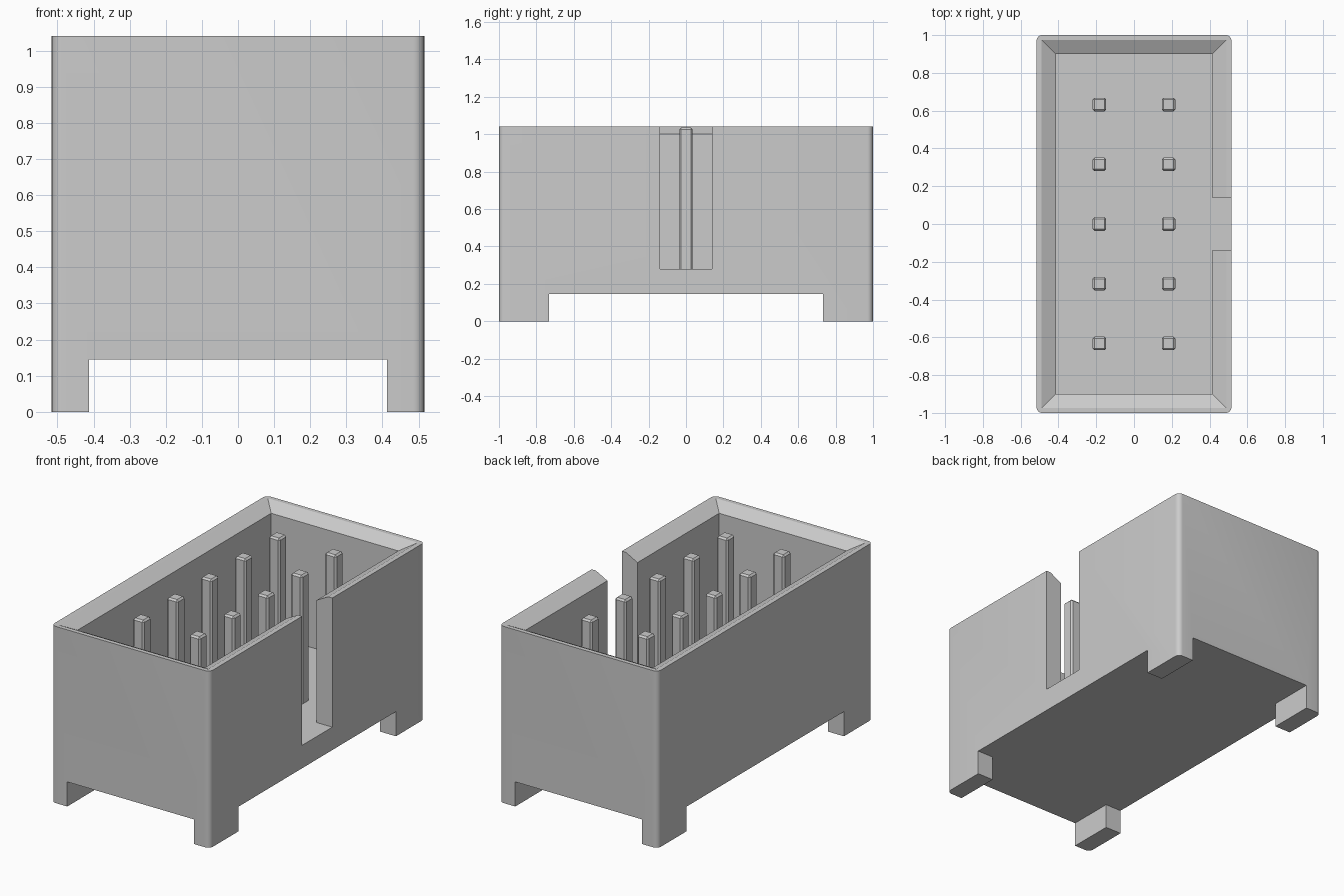
import bpy, bmesh
from math import sin, cos, pi, radians

if "Cube" in bpy.data.objects:
    bpy.data.objects.remove(bpy.data.objects["Cube"])

HX, HY, TOP = 0.516, 1.0, 1.04      # outer half sizes and height
IX, IY, FLOOR = 0.414, 0.9, 0.28    # cavity half sizes and floor level
LEG_TOP = 0.145


def loft(name, rings):
    """Closed solid from matching rings, each ring = (2D points, z)."""
    bm = bmesh.new()
    loops = [[bm.verts.new((x, y, z)) for x, y in pts] for pts, z in rings]
    n = len(loops[0])
    for a, b in zip(loops, loops[1:]):
        for i in range(n):
            bm.faces.new((a[i], a[(i + 1) % n], b[(i + 1) % n], b[i]))
    bm.faces.new(loops[0][::-1])
    bm.faces.new(loops[-1])
    bmesh.ops.recalc_face_normals(bm, faces=bm.faces)
    me = bpy.data.meshes.new(name)
    bm.to_mesh(me)
    bm.free()
    ob = bpy.data.objects.new(name, me)
    bpy.context.collection.objects.link(ob)
    return ob


def rect(x0, x1, y0, y1):
    return [(x0, y0), (x1, y0), (x1, y1), (x0, y1)]


def rounded_rect(hx, hy, r, seg=6):
    pts = []
    for k, (sx, sy) in enumerate([(1, 1), (-1, 1), (-1, -1), (1, -1)]):
        for i in range(seg + 1):
            a = pi / 2 * (k + i / seg)
            pts.append((sx * (hx - r) + r * cos(a), sy * (hy - r) + r * sin(a)))
    return pts


def cut(target, cutter):
    mod = target.modifiers.new("cut", "BOOLEAN")
    mod.operation, mod.solver, mod.object = "DIFFERENCE", "EXACT", cutter
    bpy.context.view_layer.objects.active = target
    bpy.ops.object.modifier_apply(modifier=mod.name)
    bpy.data.objects.remove(cutter)


# Shroud: block with rounded vertical corners
outline = rounded_rect(HX, HY, 0.03)
shroud = loft("shroud", [(outline, 0), (outline, TOP)])

# Cross-shaped cut underneath leaves four corner feet
fx, fy, o = 0.412, 0.732, 1.2
cross = [(fx, fy), (fx, o), (-fx, o), (-fx, fy), (-o, fy), (-o, -fy),
         (-fx, -fy), (-fx, -o), (fx, -o), (fx, -fy), (o, -fy), (o, fy)]
cut(shroud, loft("foot_cutter", [(cross, -0.1), (cross, LEG_TOP)]))

# Cavity with a flared rim
def inner(d):
    return rect(-IX - d, IX + d, -IY - d, IY + d)

cut(shroud, loft("cavity_cutter", [(inner(0), FLOOR), (inner(0), 1.0),
                                   (inner(0.15), 1.08)]))

# Key slot in the right wall
slot = rect(0.3, 0.7, -0.14, 0.14)
cut(shroud, loft("slot_cutter", [(slot, FLOOR), (slot, 1.2)]))

bpy.ops.object.select_all(action="DESELECT")
shroud.select_set(True)
bpy.context.view_layer.objects.active = shroud
bpy.ops.object.shade_smooth_by_angle(angle=radians(25))

# Two rows of five pins with bevelled edges
for col, x in enumerate((-0.183, 0.183)):
    for row in range(5):
        sq = rect(-0.036, 0.036, -0.036, 0.036)
        pin = loft(f"pin_{col + 1}_{row + 1}", [(sq, FLOOR - 0.05), (sq, 1.035)])
        pin.location = (x, (row - 2) * 0.316, 0)
        bev = pin.modifiers.new("edge_bevel", "BEVEL")
        bev.width, bev.segments = 0.01, 1
